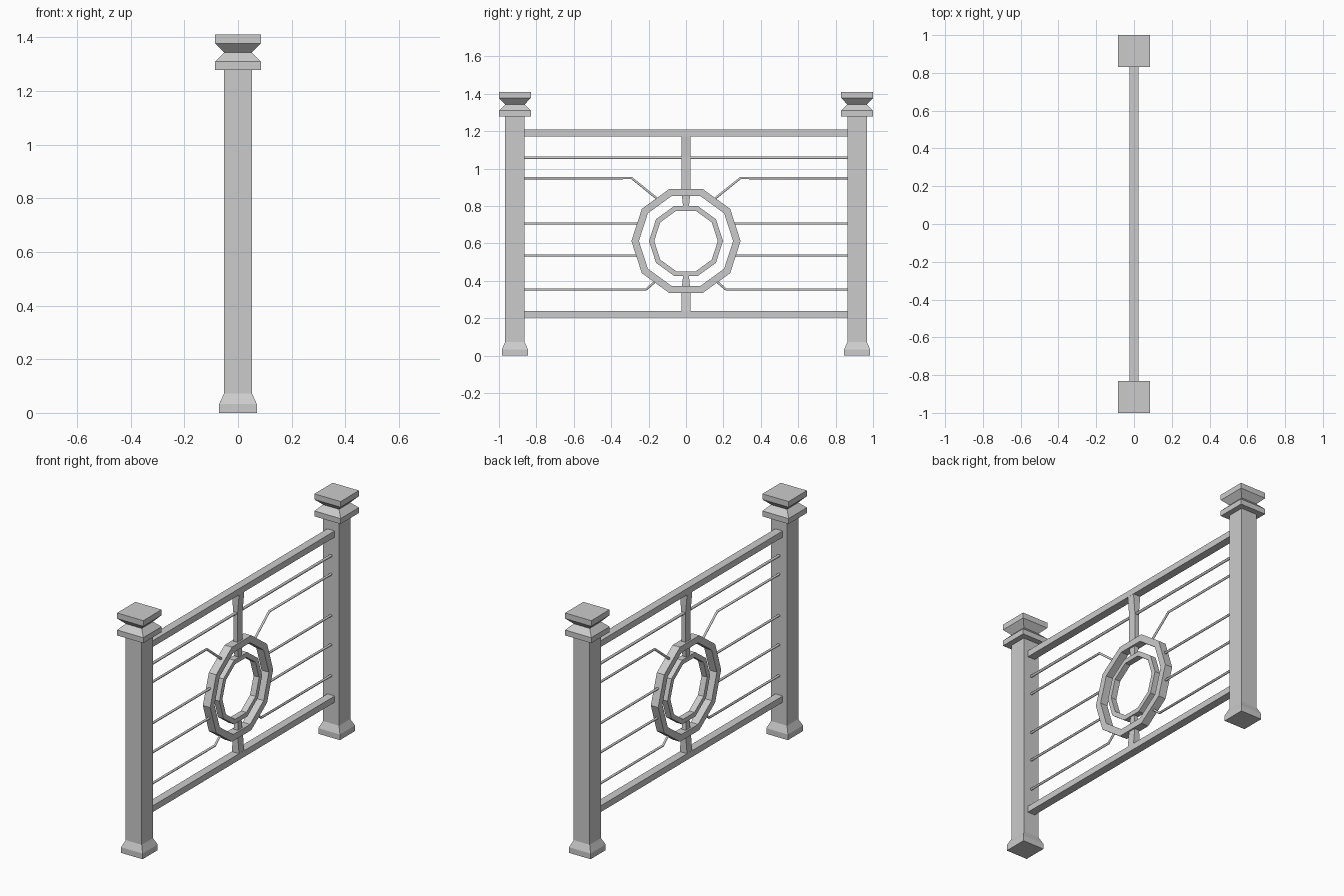
import bpy, bmesh, math

if "Cube" in bpy.data.objects:
    bpy.data.objects.remove(bpy.data.objects["Cube"], do_unlink=True)

GREY = (0.6, 0.6, 0.6, 1)
metal = bpy.data.materials.new("grey_metal")
metal.use_nodes = True
metal.diffuse_color = GREY
metal.node_tree.nodes["Principled BSDF"].inputs["Base Color"].default_value = GREY


def add_object(name, bm):
    bmesh.ops.recalc_face_normals(bm, faces=bm.faces)
    mesh = bpy.data.meshes.new(name)
    bm.to_mesh(mesh)
    bm.free()
    mesh.materials.append(metal)
    obj = bpy.data.objects.new(name, mesh)
    bpy.context.collection.objects.link(obj)
    return obj


def stack(name, y, sections):
    """Rectangular column lofted through (z, half x, half y) sections."""
    bm = bmesh.new()
    loops = [[bm.verts.new((sx * hx, y + sy * hy, z))
              for sx, sy in ((-1, -1), (1, -1), (1, 1), (-1, 1))]
             for z, hx, hy in sections]
    for a, b in zip(loops, loops[1:]):
        for i in range(4):
            j = (i + 1) % 4
            bm.faces.new((a[i], a[j], b[j], b[i]))
    bm.faces.new(loops[0])
    bm.faces.new(loops[-1])
    return add_object(name, bm)


def ring(name, z, outer, inner, depth, sides=10):
    """Flat polygonal ring standing in the fence plane."""
    bm = bmesh.new()
    loops = []
    for r, x in ((outer, -depth), (outer, depth), (inner, depth), (inner, -depth)):
        angles = [math.tau * i / sides for i in range(sides)]
        loops.append([bm.verts.new((x, r * math.cos(a), z + r * math.sin(a)))
                      for a in angles])
    for k in range(4):
        a, b = loops[k], loops[(k + 1) % 4]
        for i in range(sides):
            j = (i + 1) % sides
            bm.faces.new((a[i], a[j], b[j], b[i]))
    return add_object(name, bm)


def rod(name, path, radius=0.007):
    """Thin round bar following (y, z) points."""
    curve = bpy.data.curves.new(name, "CURVE")
    curve.dimensions = "3D"
    curve.bevel_depth = radius
    curve.bevel_resolution = 1
    curve.use_fill_caps = True
    line = curve.splines.new("POLY")
    line.points.add(len(path) - 1)
    for point, (y, z) in zip(line.points, path):
        point.co = (0, y, z, 1)
    curve.materials.append(metal)
    obj = bpy.data.objects.new(name, curve)
    bpy.context.collection.objects.link(obj)


POST_Y = 0.915
FACE_Y = 0.87
CENTRE_Z = 0.613

# Posts with flared foot and waisted cap
post_profile = [(0, 0.07), (0.033, 0.07), (0.073, 0.052), (1.28, 0.052)]
cap_profile = [(1.278, 0.085), (1.31, 0.085), (1.343, 0.052),
               (1.377, 0.085), (1.41, 0.085)]
for side, label in ((-1, "front"), (1, "back")):
    stack(label + "_post", side * POST_Y, [(z, h, h) for z, h in post_profile])
    stack(label + "_post_cap", side * POST_Y, [(z, h, h) for z, h in cap_profile])

    # Straight and bent bars running into the outer ring
    for part, z, end in (("upper", 0.707, 0.25), ("lower", 0.536, 0.255)):
        rod(f"{label}_{part}_middle_bar", [(side * FACE_Y, z), (side * end, z)])
    for part, path in (
            ("upper", [(FACE_Y, 0.949), (0.29, 0.949), (0.155, 0.84)]),
            ("lower", [(FACE_Y, 0.354), (0.214, 0.354), (0.16, 0.4)])):
        rod(f"{label}_{part}_bent_bar", [(side * y, z) for y, z in path])

# Rails and the full-length bar
for name, low, high in (("top_rail", 1.172, 1.209), ("bottom_rail", 0.203, 0.24)):
    stack(name, 0, [(low, 0.024, FACE_Y), (high, 0.024, FACE_Y)])
rod("top_bar", [(-FACE_Y, 1.058), (FACE_Y, 1.058)], 0.008)

# Central rings
ring("outer_ring", CENTRE_Z, 0.292, 0.252, 0.024)
ring("inner_ring", CENTRE_Z, 0.198, 0.17, 0.018)

# Struts joining rails to rings, tapered inwards
stack("upper_strut", 0, [(0.795, 0.012, 0.015), (0.87, 0.014, 0.024),
                         (1.06, 0.014, 0.024), (1.175, 0.024, 0.024)])
stack("lower_strut", 0, [(0.235, 0.024, 0.024), (0.35, 0.014, 0.024),
                         (0.43, 0.012, 0.015)])
